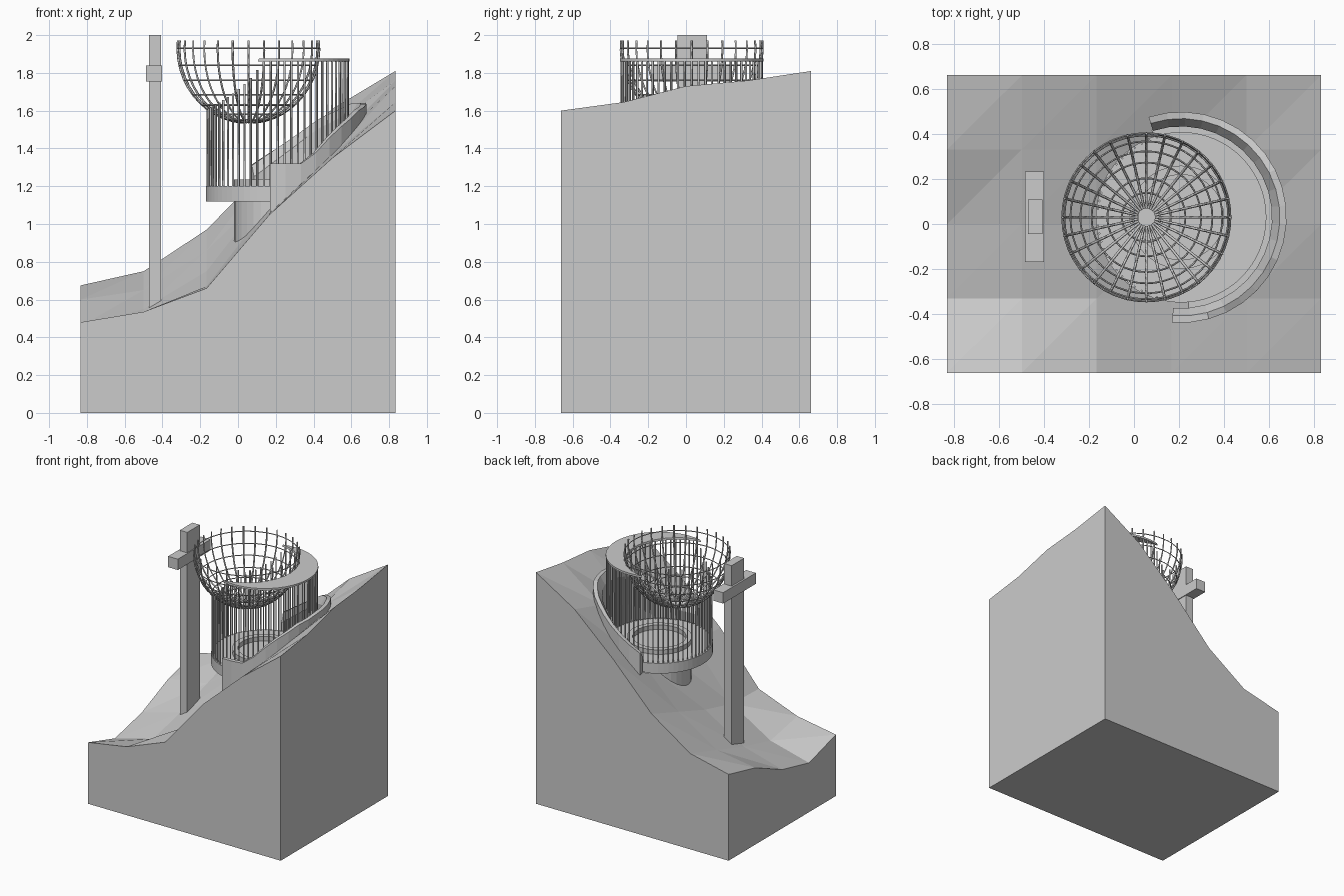
import bpy, bmesh
from math import sin, cos, pi, radians, sqrt

if "Cube" in bpy.data.objects:
    bpy.data.objects.remove(bpy.data.objects["Cube"])

CX, CY = 0.21, 0.03            # enclosure axis
BX, BY, BZ = 0.055, 0.03, 1.93  # bowl centre
BR, BH = 0.375, 0.395          # bowl radius, depth


def finish(bm, name):
    bmesh.ops.recalc_face_normals(bm, faces=bm.faces)
    me = bpy.data.meshes.new(name)
    bm.to_mesh(me)
    bm.free()
    ob = bpy.data.objects.new(name, me)
    bpy.context.collection.objects.link(ob)
    return ob


def box(name, x0, x1, y0, y1, z0, z1):
    bm = bmesh.new()
    bmesh.ops.create_cube(bm, size=1)
    for v in bm.verts:
        v.co = (x0 + (v.co.x + .5) * (x1 - x0), y0 + (v.co.y + .5) * (y1 - y0),
                z0 + (v.co.z + .5) * (z1 - z0))
    return finish(bm, name)


def sweep(name, angles, profile, closed):
    """Sweep a closed (radius, z) profile round the enclosure axis."""
    bm = bmesh.new()
    rings = [[bm.verts.new((CX + r * cos(a), CY + r * sin(a), z)) for r, z in profile(a)]
             for a in angles]
    n = len(rings[0])
    for i in range(len(rings) if closed else len(rings) - 1):
        p, q = rings[i], rings[(i + 1) % len(rings)]
        for j in range(n):
            bm.faces.new((p[j], p[(j + 1) % n], q[(j + 1) % n], q[j]))
    if not closed:
        bm.faces.new(rings[0])
        bm.faces.new(rings[-1])
    return finish(bm, name)


def disc(name, r, z0, z1, seg=64):
    bm = bmesh.new()
    bmesh.ops.create_cone(bm, cap_ends=True, segments=seg, radius1=r, radius2=r, depth=z1 - z0)
    bmesh.ops.translate(bm, verts=bm.verts, vec=(CX, CY, (z0 + z1) / 2))
    return finish(bm, name)


def wires(name, paths, depth, cyclic=False):
    cu = bpy.data.curves.new(name, 'CURVE')
    cu.dimensions = '3D'
    cu.bevel_depth = depth
    cu.bevel_resolution = 0
    cu.use_fill_caps = True
    for pts in paths:
        s = cu.splines.new('POLY')
        s.points.add(len(pts) - 1)
        for p, c in zip(s.points, pts):
            p.co = (*c, 1)
        s.use_cyclic_u = cyclic
    ob = bpy.data.objects.new(name, cu)
    bpy.context.collection.objects.link(ob)


def cut(ob, cutter):
    m = ob.modifiers.new("cut", 'BOOLEAN')
    m.operation = 'DIFFERENCE'
    m.solver = 'EXACT'
    m.object = cutter
    dg = bpy.context.evaluated_depsgraph_get()
    ob.data = bpy.data.meshes.new_from_object(ob.evaluated_get(dg))
    ob.modifiers.clear()
    bpy.data.objects.remove(cutter)


# hillside block: height grid, front row first
heights = [
    (.48, .535, .66, 1.05, 1.35, 1.60),
    (.385, .47, .67, 1.06, 1.37, 1.645),
    (.46, .55, .75, 1.10, 1.42, 1.73),
    (.60, .65, .86, 1.18, 1.52, 1.76),
    (.675, .75, .97, 1.31, 1.61, 1.81)]
bm = bmesh.new()
g = [[bm.verts.new((-.833 + i / 3, -.663 + j * .3315, z)) for i, z in enumerate(row)]
     for j, row in enumerate(heights)]
for j in range(4):
    for i in range(5):
        a, b, c, d = g[j][i], g[j][i + 1], g[j + 1][i + 1], g[j + 1][i]
        bm.faces.new((a, b, c))
        bm.faces.new((a, c, d))
rim = [e for e in bm.edges if e.is_boundary]
ex = bmesh.ops.extrude_edge_only(bm, edges=rim)['geom']
for v in ex:
    if isinstance(v, bmesh.types.BMVert):
        v.co.z = 0
bmesh.ops.contextual_create(bm, geom=[e for e in bm.edges if e.is_boundary])
hill = finish(bm, "hillside")
cut(hill, disc("pit_cutter", .41, 1.13, 2.2))

# retaining wall following the slope
wall_top = [(-95, 1.32), (-72, 1.32), (-50, 1.49), (-25, 1.60), (0, 1.64),
            (30, 1.64), (60, 1.56), (85, 1.43), (108, 1.31)]


def top_at(deg):
    for (a, za), (b, zb) in zip(wall_top, wall_top[1:]):
        if deg <= b + 1e-6:
            return za + (zb - za) * (deg - a) / (b - a)
    return wall_top[-1][1]


def wall_profile(a):
    t = top_at(a * 180 / pi)
    return [(.405, t - .28), (.47, t - .28), (.47, t), (.44, t), (.405, t - .06)]


sweep("retaining_wall", [radians(-95 + 203 * i / 20) for i in range(21)], wall_profile, False)

# platform, pedestal and raised inner ring
full = [2 * pi * i / 48 for i in range(48)]
disc("platform", .38, 1.12, 1.20)
disc("pedestal", .23, .75, 1.15, 32)
sweep("inner_ring", full, lambda a: [(.19, 1.19), (.23, 1.19), (.23, 1.235), (.19, 1.235)], True)


# cage bars stop where they meet the bowl
bars = []
for i in range(64):
    a = 2 * pi * i / 64
    x, y = CX + .372 * cos(a), CY + .372 * sin(a)
    d2 = ((x - BX) ** 2 + (y - BY) ** 2) / BR ** 2
    z = min(1.87, BZ - BH * sqrt(1 - d2)) if d2 < 1 else 1.87
    bars.append([(x, y, 1.19), (x, y, z)])
wires("cage_bars", bars, .006)

# crescent roof plate, cut by the bowl
roof = disc("crescent_roof", .38, 1.86, 1.875)
bm = bmesh.new()
bmesh.ops.create_uvsphere(bm, u_segments=48, v_segments=24, radius=1)
for v in bm.verts:
    v.co = (BX + BR * v.co.x, BY + BR * v.co.y, BZ + BH * v.co.z)
cut(roof, finish(bm, "bowl_cutter"))

# wire bowl
ribs = []
for i in range(28):
    a = 2 * pi * i / 28
    t = [radians(6 + 90 * k / 12) for k in range(13)]
    ribs.append([(BX + BR * sin(u) * cos(a), BY + BR * sin(u) * sin(a), BZ - BH * cos(u)) for u in t])
wires("bowl_ribs", ribs, .006)
hoops = []
for z in (1.538, 1.552, 1.58, 1.63, 1.685, 1.76, 1.84, 1.93):
    r = BR * sqrt(1 - ((BZ - z) / BH) ** 2)
    hoops.append([(BX + r * cos(a), BY + r * sin(a), z) for a in full])
wires("bowl_hoops", hoops, .004, True)

# mast and crossbar
box("mast", -.472, -.408, -.045, .11, .5, 2.0)
box("crossbar", -.486, -.402, -.17, .235, 1.755, 1.84)
